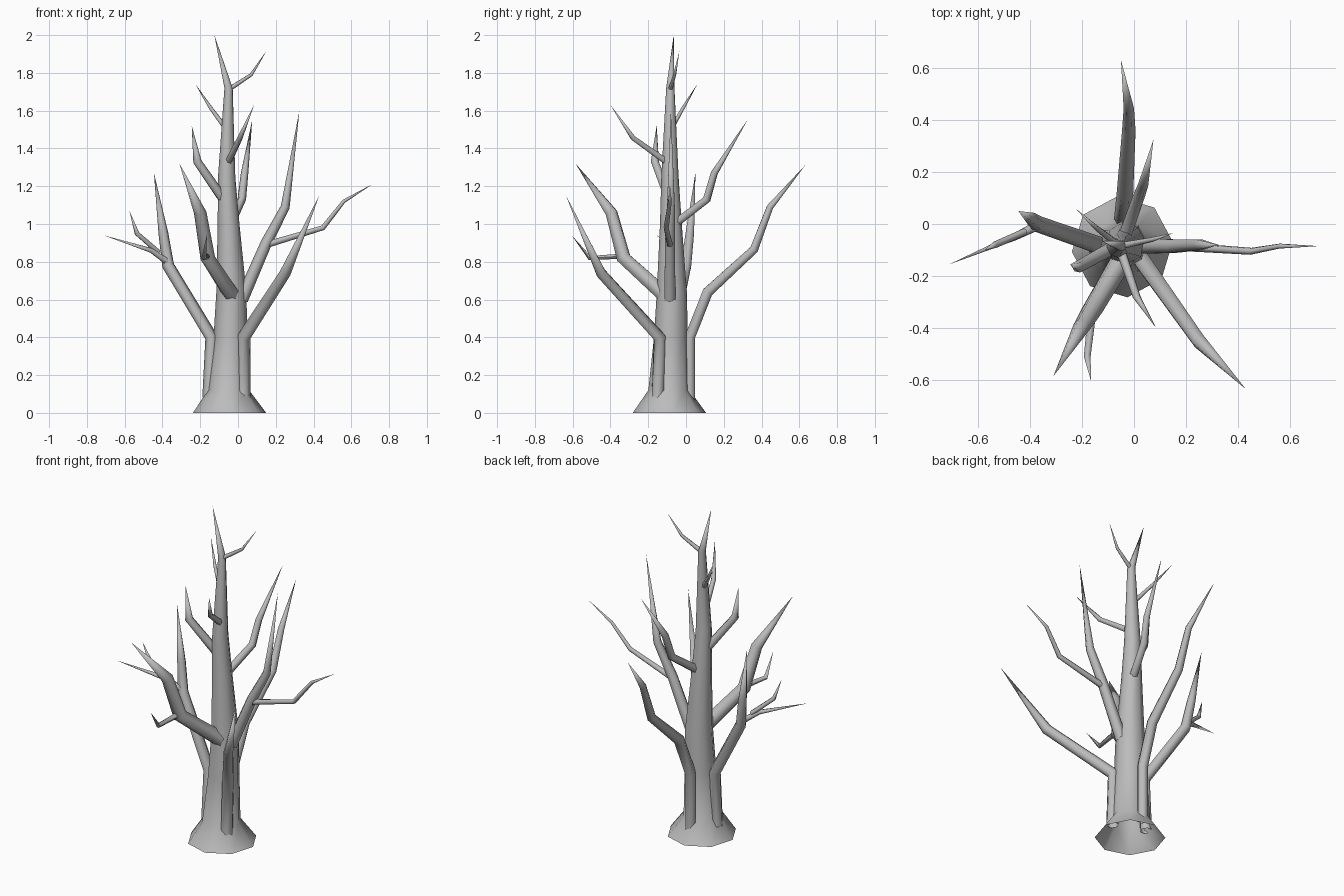
import bpy
import bmesh
import math
from mathutils import Vector

old = bpy.data.objects.get("Cube")
if old:
    bpy.data.objects.remove(old, do_unlink=True)

# Single bark colour
bark = bpy.data.materials.new("grey bark")
bark.use_nodes = True
colour = (0.5, 0.5, 0.5, 1)
bark.diffuse_color = colour
bark.node_tree.nodes["Principled BSDF"].inputs["Base Color"].default_value = colour


def finish(bm, name):
    """Turn a bmesh into a smooth shaded, bark coloured object."""
    bmesh.ops.recalc_face_normals(bm, faces=bm.faces)
    mesh = bpy.data.meshes.new(name)
    bm.to_mesh(mesh)
    bm.free()
    mesh.materials.append(bark)
    obj = bpy.data.objects.new(name, mesh)
    bpy.context.collection.objects.link(obj)
    bpy.ops.object.select_all(action="DESELECT")
    obj.select_set(True)
    bpy.context.view_layer.objects.active = obj
    bpy.ops.object.shade_smooth_by_angle(angle=math.radians(62))
    return obj


def bridge(bm, lower, upper):
    """Join two rings with quads, or a ring and a tip with triangles."""
    count = len(lower)
    for i in range(count):
        j = (i + 1) % count
        if len(upper) == 1:
            bm.faces.new((lower[i], lower[j], upper[0]))
        else:
            bm.faces.new((lower[i], lower[j], upper[j], upper[i]))


def limb(name, radii, *path, sides=6):
    """Tapered tube through the path, mitred at each bend, ending in a point."""
    points = [Vector(p) for p in path]
    bm = bmesh.new()
    previous = None
    side = Vector((1, 0, 0))
    for i, point in enumerate(points):
        if i == len(points) - 1:
            ring = [bm.verts.new(point)]
        else:
            ahead = (points[i + 1] - point).normalized()
            behind = (point - points[i - 1]).normalized() if i else ahead
            along = (ahead + behind).normalized()
            side = (side - along * side.dot(along)).normalized()
            across = along.cross(side)
            ring = []
            for k in range(sides):
                a = math.tau * k / sides
                offset = side * math.cos(a) + across * math.sin(a)
                ring.append(bm.verts.new(point + offset * radii[i]))
        if previous:
            bridge(bm, previous, ring)
        previous = ring
    return finish(bm, name)


def trunk(*levels):
    """Eight sided trunk from level rings (x, y, z, radius), open underneath."""
    bm = bmesh.new()
    previous = None
    for x, y, z, radius in levels:
        ring = []
        for k in range(8):
            a = math.tau * k / 8 + 0.1
            ring.append(bm.verts.new((x + radius * math.cos(a), y + radius * math.sin(a), z)))
        if previous:
            bridge(bm, previous, ring)
        previous = ring
    bmesh.ops.pointmerge(bm, verts=previous, merge_co=Vector(levels[-1][:3]))
    return finish(bm, "trunk")


# Trunk with flared foot and pointed crown
trunk((-.045, -.088, 0, .195), (-.05, -.09, .12, .11), (-.04, -.08, .4, .09),
      (-.035, -.075, .64, .08), (-.05, -.08, 1, .058), (-.06, -.085, 1.25, .046),
      (-.05, -.083, 1.72, .022), (-.125, -.065, 2, 0))

# Three large limbs that run down the trunk to the foot
limb("front_limb", (.036, .036, .03),
     (.03, -.15, .08), (.03, -.14, .4), (.25, -.45, .74), (.43, -.635, 1.15))
limb("back_limb", (.032, .032, .032, .026, .02),
     (-.045, .02, .06), (-.045, .02, .4), (-.035, .115, .64),
     (-.02, .36, .865), (-.02, .445, 1.09), (-.05, .63, 1.31))
limb("right_limb", (.034, .034, .032, .026),
     (-.155, -.08, .08), (-.14, -.08, .4), (-.37, 0, .78),
     (-.395, .02, .95), (-.445, .05, 1.27))

# Middle limbs growing out of the trunk
limb("front_right_limb", (.045, .04, .034),
     (-.03, -.11, .62), (-.16, -.33, .82), (-.2, -.395, 1.06), (-.31, -.585, 1.32))
limb("left_limb", (.034, .03, .024),
     (.02, -.085, .6), (.15, -.085, .9), (.25, -.08, 1.09), (.325, -.08, 1.6))
limb("back_upper_limb", (.025, .023, .02),
     (-.04, -.06, 1), (.02, .11, 1.13), (.035, .15, 1.27), (.075, .325, 1.55))

# Twigs on the limbs
limb("left_twig", (.018, .014, .01),
     (.15, -.085, .89), (.45, -.105, .98), (.56, -.085, 1.12), (.71, -.085, 1.21))
limb("front_right_twig", (.016, .013),
     (-.16, -.33, .83), (-.18, -.51, .82), (-.165, -.605, .94))
limb("right_long_twig", (.02, .014),
     (-.36, 0, .79), (-.46, -.05, .86), (-.71, -.155, .94))
limb("right_upright_twig", (.014, .013),
     (-.42, -.03, .85), (-.535, -.08, .95), (-.575, -.1, 1.07))

# Short branches along the upper trunk
limb("front_branch", (.019, .015),
     (-.055, -.09, 1.32), (.01, -.28, 1.455), (.085, -.4, 1.63))
limb("right_branch", (.026, .023),
     (-.07, -.085, 1.12), (-.215, -.165, 1.33), (-.245, -.155, 1.52))
limb("back_right_branch", (.014, .01),
     (-.06, -.08, 1.5), (-.145, -.015, 1.615), (-.225, .06, 1.74))
limb("crown_branch", (.013, .009),
     (-.045, -.083, 1.715), (.07, -.06, 1.79), (.15, -.035, 1.915))
